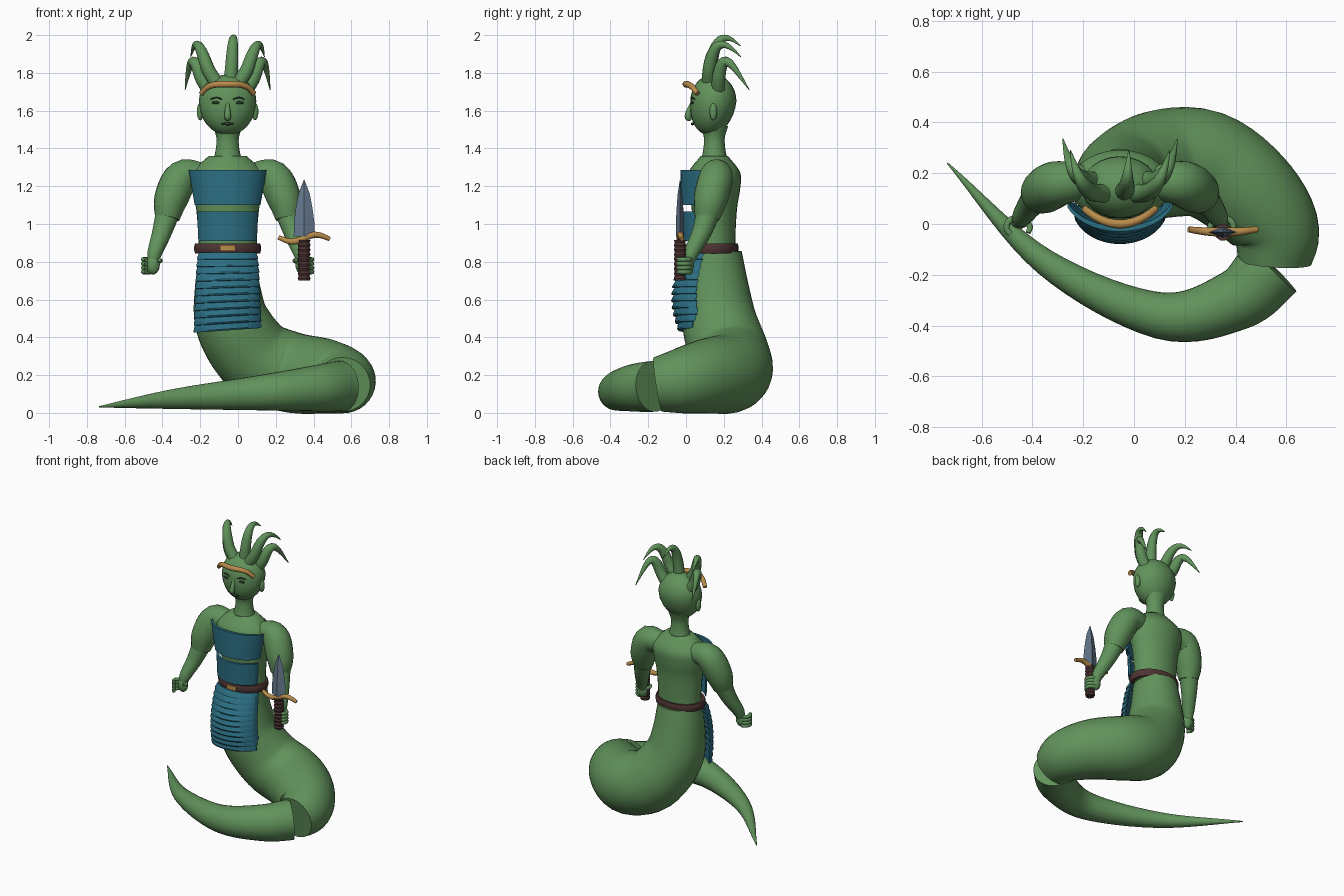
import bpy, bmesh, math
from math import sin, cos, pi
from mathutils import Vector, Matrix

cube = bpy.data.objects.get("Cube")
if cube:
    bpy.data.objects.remove(cube)


def material(name, red, green, blue):
    mat = bpy.data.materials.new(name)
    mat.use_nodes = True
    colour = (red, green, blue, 1)
    mat.diffuse_color = colour
    mat.node_tree.nodes["Principled BSDF"].inputs["Base Color"].default_value = colour
    return mat


SKIN = material("green_skin", 0.12, 0.29, 0.105)
TEAL = material("teal_armour", 0.025, 0.16, 0.23)
BROWN = material("brown_leather", 0.075, 0.035, 0.033)
GOLD = material("gold", 0.48, 0.26, 0.07)
STEEL = material("blue_steel", 0.13, 0.19, 0.27)
DARK = material("dark_green_face", 0.02, 0.045, 0.02)

MIDDLE = -0.055  # the upper body stands beside the coil's centre
SPINE = 0.15


def finish(name, bm, mat, sharp_angle=50):
    bmesh.ops.recalc_face_normals(bm, faces=bm.faces)
    mesh = bpy.data.meshes.new(name)
    bm.to_mesh(mesh)
    bm.free()
    mesh.materials.append(mat)
    mesh.shade_smooth()
    mesh.set_sharp_from_angle(angle=math.radians(sharp_angle))
    bpy.context.collection.objects.link(bpy.data.objects.new(name, mesh))


def bridge(bm, first, second, closed):
    count = len(first)
    for i in range(count if closed else count - 1):
        j = (i + 1) % count
        bm.faces.new((first[i], first[j], second[j], second[i]))


def skin_rings(name, rings, mat, sharp_angle=50):
    bm = bmesh.new()
    loops = [[bm.verts.new(point) for point in ring] for ring in rings]
    for lower, upper in zip(loops, loops[1:]):
        bridge(bm, lower, upper, True)
    bm.faces.new(loops[0])
    bm.faces.new(loops[-1])
    finish(name, bm, mat, sharp_angle)


def smooth_path(points, steps):
    points = [Vector(p) for p in points]
    padded = [2 * points[0] - points[1], *points, 2 * points[-1] - points[-2]]
    path = []
    for a, b, c, d in zip(padded, padded[1:], padded[2:], padded[3:]):
        for k in range(steps):
            t = k / steps
            path.append(b + t / 2 * (c - a + t * (2 * a - 5 * b + 4 * c - d + t * (3 * b - a - 3 * c + d))))
    return path + [points[-1]]


def taper(start, end, power=1):
    return lambda t: start + (end - start) * t ** power


def bulge(ends, extra):
    return lambda t: ends + extra * sin(pi * t)


def tube(name, points, radius, mat=SKIN, sides=12, steps=5):
    """Sweep a circle along a path; radius is a function of the way along."""
    path = smooth_path(points, steps)
    last = len(path) - 1
    rings, side = [], None
    for i, centre in enumerate(path):
        along = (path[min(i + 1, last)] - path[max(i - 1, 0)]).normalized()
        side = along.orthogonal() if side is None else side
        side = (side - along * side.dot(along)).normalized()
        other = along.cross(side)
        size = radius(i / last)
        angles = [math.tau * k / sides for k in range(sides)]
        rings.append([centre + size * (side * cos(a) + other * sin(a)) for a in angles])
    skin_rings(name, rings, mat)


def loft(name, bottom, top, widths, depth, mat, x=MIDDLE, y=SPINE, sides=28, steps=4, sharp_angle=50):
    """Stack ellipses at even heights; depth is a share of the half width."""
    path = smooth_path([(w, bottom + (top - bottom) * i / (len(widths) - 1))
                        for i, w in enumerate(widths)], steps)
    angles = [math.tau * k / sides for k in range(sides)]
    rings = [[(x + w * cos(a), y + depth * w * sin(a), z) for a in angles] for w, z in path]
    skin_rings(name, rings, mat, sharp_angle)


def ball(name, centre, size, mat=SKIN, chin=0):
    bm = bmesh.new()
    bmesh.ops.create_uvsphere(bm, u_segments=24, v_segments=16, radius=1)
    bmesh.ops.transform(bm, matrix=Matrix.Diagonal((*size, 1)), verts=bm.verts)
    for vert in bm.verts:
        drop = min(vert.co.z, 0) * chin
        vert.co += Vector((0, drop / 2, drop))
    bmesh.ops.translate(bm, vec=centre, verts=bm.verts)
    finish(name, bm, mat)


def shell(name, rows, mat, thickness, columns=20, bend=1.2):
    """Bowed plate from rows of height, half width, front y, side y, slope."""
    bm = bmesh.new()
    lines = []
    for z, width, front, edge, slope in rows:
        line = []
        for k in range(columns + 1):
            angle = bend * (2 * k / columns - 1)
            across = width * sin(angle) / sin(bend)
            bow = (cos(angle) - cos(bend)) / (1 - cos(bend))
            line.append(bm.verts.new((MIDDLE + across, edge + (front - edge) * bow, z + slope * across)))
        lines.append(line)
    for upper, lower in zip(lines, lines[1:]):
        bridge(bm, upper, lower, False)
    copy = bmesh.ops.extrude_face_region(bm, geom=bm.faces[:], use_keep_orig=True)["geom"]
    bmesh.ops.translate(bm, vec=(0, thickness, 0),
                        verts=[part for part in copy if isinstance(part, bmesh.types.BMVert)])
    finish(name, bm, mat, 35)


# Serpent body: thick upper coil, then a tail that rests on the ground
tube("upper_coil", [(MIDDLE, SPINE, 0.85), (MIDDLE, 0.16, 0.65), (-0.025, 0.18, 0.47), (0.1, 0.235, 0.29),
                    (0.28, 0.235, 0.215), (0.45, 0.12, 0.195), (0.555, -0.02, 0.17), (0.555, -0.15, 0.15)],
     bulge(0.145, 0.07), sides=32)
tail_radius = taper(0.135, 0.003, 1.6)
tail_track = [(0.545, -0.17), (0.4, -0.3), (0.1, -0.36), (-0.35, -0.15), (-0.735, 0.24)]
tube("tail", [(x, y, 0.03 + 0.82 * tail_radius(i / 4)) for i, (x, y) in enumerate(tail_track)],
     tail_radius, sides=28, steps=8)

# Torso, neck and head
loft("torso", 0.84, 1.36, [0.155, 0.155, 0.16, 0.17, 0.19, 0.19, 0.1], 0.72, SKIN)
loft("neck", 1.34, 1.52, [0.075, 0.062, 0.06, 0.08], 0.93, SKIN)
ball("head", (MIDDLE, 0.145, 1.65), (0.152, 0.122, 0.142), chin=0.27)
tube("nose", [(MIDDLE, 0.03, 1.64), (MIDDLE, 0.01, 1.57), (MIDDLE, 0.03, 1.555)], bulge(0.008, 0.01))
tube("mouth", [(MIDDLE + 0.033 * k, 0.034 + 0.01 * k * k, 1.53) for k in (-1, 0, 1)],
     bulge(0.003, 0.005), DARK)

# Headband standing off the brow
band = [k / 5 for k in range(-5, 6)]
tube("headband", [(MIDDLE + 0.14 * k, 0.06 * k * k, 1.74 - 0.05 * k ** 4) for k in band],
     bulge(0.014, 0.004), GOLD)


def tentacle(name, base, outward, rise, back, curl):
    """Lock of hair that rises, arches backwards and droops to a point."""
    x, y, z = base
    stops = [k / 8 for k in range(9)]
    tube(name, [(MIDDLE + x + outward * t ** 0.6, y + back * t * t, z + rise * sin(curl * t)) for t in stops],
         taper(0.037, 0.002, 1.7), steps=2)


tentacle("middle_tentacle", (0.015, 0.13, 1.76), 0.02, 0.225, 0.16, 2.2)

for sign, side in ((-1, "right"), (1, "left")):
    def mirrored(*points):
        return [(MIDDLE + sign * x, y, z) for x, y, z in points]

    tentacle(side + "_inner_tentacle", (sign * 0.06, 0.12, 1.75), sign * 0.135, 0.2, 0.17, 2.4)
    tentacle(side + "_outer_tentacle", (sign * 0.1, 0.17, 1.71), sign * 0.125, 0.15, 0.165, pi)

    # Face details
    ball(side + "_ear", mirrored((0.145, 0.145, 1.595))[0], (0.018, 0.02, 0.046))
    ball(side + "_eye", mirrored((0.06, 0.034, 1.642))[0], (0.025, 0.008, 0.008), DARK)
    tube(side + "_brow", mirrored((0.03, 0.026, 1.66), (0.06, 0.03, 1.67), (0.09, 0.046, 1.66)),
         bulge(0.003, 0.001), DARK)

    # Arm
    tube(side + "_upper_arm", mirrored((0.13, 0.165, 1.26), (0.24, 0.16, 1.25), (0.3, 0.13, 1.13),
                                       (0.32, 0.11, 1.03)), bulge(0.065, 0.028), sides=20)
    tube(side + "_forearm", mirrored((0.32, 0.115, 1.05), (0.35, 0.08, 0.95), (0.385, 0.03, 0.85),
                                     (0.395, 0.015, 0.8)), taper(0.063, 0.028), sides=20)

    # Fist: palm, four curled fingers and a thumb
    ball(side + "_palm", mirrored((0.395, 0.012, 0.785))[0], (0.036, 0.03, 0.052))
    for finger in range(4):
        curl = [1.5 - 0.6 * k for k in range(5)]
        height = 0.746 + 0.022 * finger
        tube(f"{side}_finger_{finger + 1}",
             mirrored(*[(0.405 + 0.042 * cos(a), 0.036 * sin(a) - 0.012, height) for a in curl]),
             taper(0.013, 0.012), sides=8, steps=3)
    tube(side + "_thumb", mirrored((0.375, 0.015, 0.8), (0.355, -0.01, 0.805), (0.362, -0.035, 0.81)),
         taper(0.014, 0.01), sides=8)

# Chest and waist armour
shell("chest_plate", [(1.285, 0.206, -0.03, 0.065, 0), (1.1, 0.174, -0.03, 0.065, 0)], TEAL, 0.02)
shell("waist_plate", [(1.065, 0.162, -0.022, 0.065, 0), (0.91, 0.155, -0.015, 0.065, 0)], TEAL, 0.02)

# Overlapping belly scales, each flaring at its lower edge
scales = 11
rows = []
for scale in range(scales):
    for part, flare in ((0, 0), (0.75, 0.014), (0.95, 0.012)):
        t = (scale + part) / scales
        swell = sin(0.85 * pi * t)
        rows.append((0.85 - 0.415 * t, 0.15 + 0.026 * t ** 0.5 + flare / 3, -0.065 * swell - flare,
                     0.06 - 0.04 * swell - flare / 2, 0.07 * t))
shell("belly_scales", rows, TEAL, 0.04)

# Belt and buckle
loft("belt", 0.845, 0.897, [0.172, 0.177, 0.177, 0.172], 0.78, BROWN, y=0.14)
shell("buckle", [(z, 0.038, -0.006, -0.001, 0) for z in (0.888, 0.856)], GOLD, 0.02)

# Dagger held upright in the left fist
GRIP_X, GRIP_Y = 0.35, -0.032
loft("dagger_blade", 0.935, 1.235, [0.055, 0.054, 0.044, 0.03, 0.001], 0.4, STEEL,
     GRIP_X, GRIP_Y, sides=4, steps=1, sharp_angle=20)
spread = [0.135 * k / 6 for k in range(-6, 7)]
tube("dagger_guard", [(GRIP_X + x, GRIP_Y + 0.6 * x * x, 0.925 + 0.018 * sin(8 * pi * x)) for x in spread],
     bulge(0.012, 0.006), GOLD)
loft("dagger_grip", 0.7, 0.915, [0.029 + 0.005 * (k % 2) for k in range(18)], 1, BROWN,
     GRIP_X, GRIP_Y, sides=10, steps=1, sharp_angle=25)
